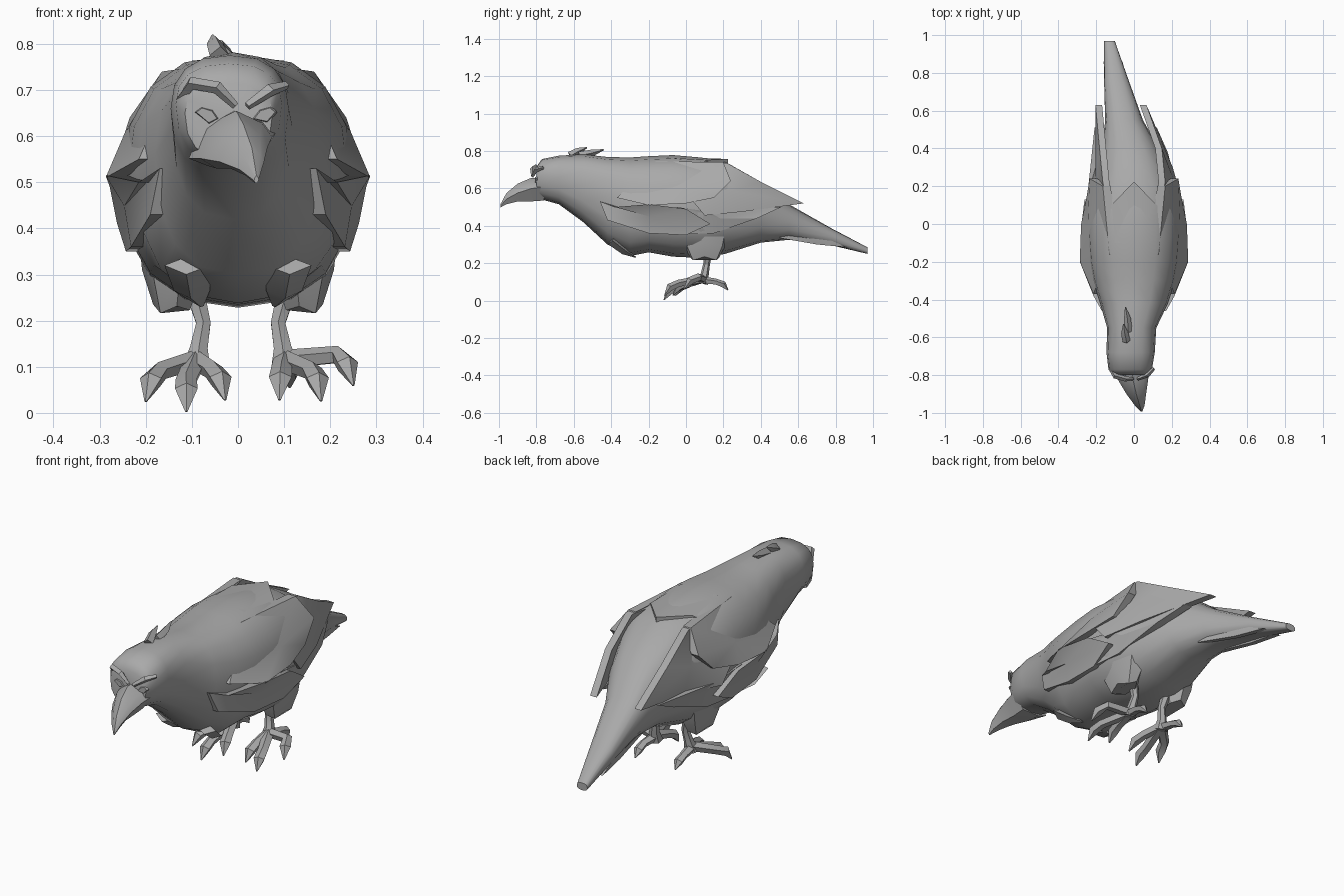
import bpy, bmesh, math
from mathutils import Vector

if "Cube" in bpy.data.objects:
    bpy.data.objects.remove(bpy.data.objects["Cube"])

grey = bpy.data.materials.new("plumage_grey")
grey.diffuse_color = (0.4, 0.4, 0.4, 1)
grey.use_nodes = True
grey.node_tree.nodes["Principled BSDF"].inputs["Base Color"].default_value = grey.diffuse_color


def finish(name, bm, angle=35):
    """Turn a bmesh into a named, shaded object."""
    bmesh.ops.recalc_face_normals(bm, faces=bm.faces)
    me = bpy.data.meshes.new(name)
    bm.to_mesh(me)
    bm.free()
    ob = bpy.data.objects.new(name, me)
    bpy.context.collection.objects.link(ob)
    me.materials.append(grey)
    bpy.ops.object.select_all(action='DESELECT')
    ob.select_set(True)
    bpy.context.view_layer.objects.active = ob
    bpy.ops.object.shade_smooth_by_angle(angle=math.radians(angle))
    return ob


def loft(name, rings, angle=35):
    """Skin a list of closed rings and cap both ends."""
    bm = bmesh.new()
    vs = [[bm.verts.new(p) for p in r] for r in rings]
    n = len(vs[0])
    for a, b in zip(vs, vs[1:]):
        for i in range(n):
            j = (i + 1) % n
            bm.faces.new((a[i], a[j], b[j], b[i]))
    bm.faces.new(vs[0])
    bm.faces.new(vs[-1])
    return finish(name, bm, angle)


def tube(name, path, sides=5, flat=1.0):
    """Tapered limb through (x, y, z, radius) points."""
    rings = []
    pts = [Vector(p[:3]) for p in path]
    for i, p in enumerate(pts):
        t = (pts[min(i + 1, len(pts) - 1)] - pts[max(i - 1, 0)]).normalized()
        up = Vector((0, 0, 1)) if abs(t.z) < 0.85 else Vector((0, -1, 0))
        u = t.cross(up).normalized()
        v = u.cross(t)
        r = path[i][3]
        rings.append([p + r * (u * math.cos(a) + flat * v * math.sin(a))
                      for a in (math.pi / 2 + 2 * math.pi * k / sides for k in range(sides))])
    return loft(name, rings, 30)


def bend(y):
    """Sideways swing of the tail."""
    return -0.13 * min(1, max(0, (y - 0.35) / 0.62)) ** 0.8


def plate(name, pts, side, thick=0.03, bulge=0.012):
    """Feather panel: outline fanned around a raised centre, with thickness."""
    bm = bmesh.new()
    c = sum((Vector(p) for p in pts), Vector()) / len(pts)
    c.x += bulge
    outer = [Vector(p) for p in pts]
    layers = []
    for d in (0, thick):
        ring = [bm.verts.new((side * (p.x - d) + bend(p.y), p.y, p.z)) for p in outer]
        mid = bm.verts.new((side * (c.x - d) + bend(c.y), c.y, c.z))
        layers.append(ring)
        for i in range(len(ring)):
            bm.faces.new((ring[i], ring[(i + 1) % len(ring)], mid))
    a, b = layers
    for i in range(len(a)):
        j = (i + 1) % len(a)
        bm.faces.new((a[i], a[j], b[j], b[i]))
    return finish(name, bm, 30)


# Body, head and tail: y, top z, bottom z, half width, widest z, centre x
stations = [
    (-0.80, .715, .55, .095, .65, -.020), (-0.77, .757, .54, .115, .67, -.020),
    (-0.68, .775, .515, .128, .66, -.018), (-0.55, .782, .42, .13, .62, -.012),
    (-0.42, .768, .30, .18, .56, 0), (-0.30, .765, .238, .22, .52, 0),
    (-0.20, .772, .258, .24, .50, 0), (-0.07, .778, .235, .25, .50, 0),
    (0.08, .765, .228, .25, .49, 0), (0.21, .742, .25, .22, .49, 0),
    (0.40, .635, .31, .15, .46, None), (0.55, .515, .325, .10, .42, None),
    (0.78, .385, .295, .062, .34, None), (0.97, .285, .25, .028, .265, None)]
N = 16
rings = []
for y, zt, zb, hw, zw, cx in stations:
    cx = bend(y) if cx is None else cx
    ring = []
    for k in range(N):
        a = 2 * math.pi * k / N
        c, s = math.cos(a), math.sin(a)
        x = math.copysign(abs(c) ** 0.8, c) * hw
        z = zw + math.copysign(abs(s) ** 0.85, s) * ((zt - zw) if s > 0 else (zw - zb))
        ring.append((cx + x, y, z))
    rings.append(ring)
loft("body", rings, 50)

# Mantle: pointed cape edge lying over the back
bm = bmesh.new()
arc = [(-.19, .04, .69), (-.11, .11, .752), (0, .225, .757),
       (.11, .11, .752), (.19, .04, .69)]
front = [bm.verts.new((x * .9, -.10, z + .012)) for x, y, z in arc]
back = [bm.verts.new(p) for p in arc]
low = [bm.verts.new((x, y, z - .03)) for x, y, z in arc]
for i in range(4):
    bm.faces.new((front[i], front[i + 1], back[i + 1], back[i]))
    bm.faces.new((back[i], back[i + 1], low[i + 1], low[i]))
finish("mantle", bm, 40)

# Beak: turned and tilted wedge: centre x, y, half width, top z, mouth z, bottom z
beak = []
for cx, y, w, zt, zm, zb in [(-.012, -.76, .095, .655, .58, .535),
                             (-.004, -.83, .078, .655, .575, .53),
                             (.012, -.90, .052, .625, .56, .53),
                             (.030, -.96, .026, .575, .535, .515),
                             (.040, -.992, .005, .515, .505, .498)]:
    t = w * 0.3
    beak.append([(cx, y, zt), (cx + w * .7, y, (zt + zm) / 2 + t * .6),
                 (cx + w, y, zm + t), (cx + w * .45, y, zb),
                 (cx - w * .55, y, zb), (cx - w, y, zm - t),
                 (cx - w * .7, y, (zt + zm) / 2)])
loft("beak", beak, 30)

# Scowling brows and eyes
tube("left_brow", [(-.125, -.765, .68, .010), (-.10, -.805, .715, .014),
                   (-.045, -.82, .705, .014), (-.005, -.82, .665, .008)], 4)
tube("right_brow", [(.105, -.765, .71, .009), (.07, -.80, .70, .014),
                    (.02, -.82, .665, .009)], 4)
for name, cx in (("left_eye", -.068), ("right_eye", .058)):
    s = 1 if cx > 0 else -1
    loft(name, [[(cx + u * k, y, .645 + v * k + s * u * .25) for u, v in
                 ((-.028, 0), (-.012, .016), (.014, .016), (.028, 0), (.006, -.018))]
                for k, y in ((1, -.795), (.8, -.806))], 20)

# Crest tufts
tube("crest_front", [(-.04, -.62, .775, .022), (-.05, -.575, .80, .018),
                     (-.055, -.53, .818, .003)], 4)
tube("crest_back", [(-.03, -.57, .775, .022), (-.035, -.50, .79, .018),
                    (-.045, -.44, .807, .003)], 4)

for side, tag in ((-1, "left"), (1, "right")):
    # Wing in overlapping feather panels
    plate(tag + "_wing_scapulars",
          [(.13, -.16, .745), (.165, .20, .74), (.235, .24, .64), (.25, .15, .55),
           (.28, .0, .52), (.287, -.2, .51), (.215, -.37, .55)], side, .04, .022)
    plate(tag + "_wing_primaries",
          [(.14, .10, .735), (.165, .22, .735), (.165, .4, .635), (.135, .63, .52),
           (.205, .3, .475), (.262, .1, .455), (.265, .02, .55)], side, .035, .012)
    plate(tag + "_wing_secondaries",
          [(.262, -.05, .50), (.25, .12, .475), (.165, .51, .50), (.19, .38, .44),
           (.22, .15, .36), (.24, 0, .355)], side, .04, .01)
    plate(tag + "_wing_coverts",
          [(.17, -.46, .53), (.19, -.42, .43), (.232, -.2, .36), (.243, 0, .35),
           (.262, .13, .41), (.278, 0, .49), (.287, -.2, .515), (.215, -.38, .50)],
          side, .045, .012)
    # Outer tail feather
    plate(tag + "_tail_feather",
          [(.07, .50, .43), (.065, .70, .355), (.05, .86, .285),
           (.06, .70, .30), (.075, .50, .335)], side, .025, .004)
    # Feathered thigh
    loft(tag + "_thigh",
         [[(side * (cx + rx * math.cos(a)), .10 + ry * math.sin(a), z + .01 * math.cos(3 * a))
           for a in (2 * math.pi * k / 7 for k in range(7))]
          for z, cx, rx, ry in ((.42, .14, .08, .15), (.30, .14, .068, .12),
                                (.225, .142, .042, .08))], 30)
    # Breast tuft
    tube(tag + "_breast_tuft", [(side * .11, -.40, .32, .05), (side * .10, -.33, .265, .04),
                                (side * .08, -.27, .232, .006)], 4, .5)
    # Shank
    dx = 0 if side < 0 else .012
    tube(tag + "_shank", [(side * (.095 + dx), .12, .27, .024),
                          (side * (.075 + dx), .11, .195, .018),
                          (side * (.085 + dx), .10, .14, .022),
                          (side * (.09 + dx), .085, .095, .034)], 6)
    # Three front toes and one hind toe: knuckle x, tip x, tip y, tip z
    toes = ([(-.17, -.20, -.06, .025), (-.112, -.112, -.118, .003), (-.055, -.028, -.07, .028)]
            if side < 0 else
            [(.095, .09, -.07, .028), (.16, .18, -.115, .026), (.215, .25, -.01, .06)])
    for i, (kx, tx, ty, tz) in enumerate(toes):
        tube(f"{tag}_toe_{i + 1}", [(side * (.09 + dx), .09, .115, .026),
                                    (kx, ty + .075, tz + .065, .024),
                                    (kx * .4 + tx * .6, ty + .03, tz + .045, .026),
                                    (tx, ty, tz, .003)], 5, .85)
    tube(tag + "_hind_toe", [(side * (.09 + dx), .08, .11, .026),
                             (side * (.10 + dx), .16, .10, .02),
                             (side * (.10 + dx), .20, .085, .022),
                             (side * (.10 + dx), .225, .055, .003)], 5, .85)
